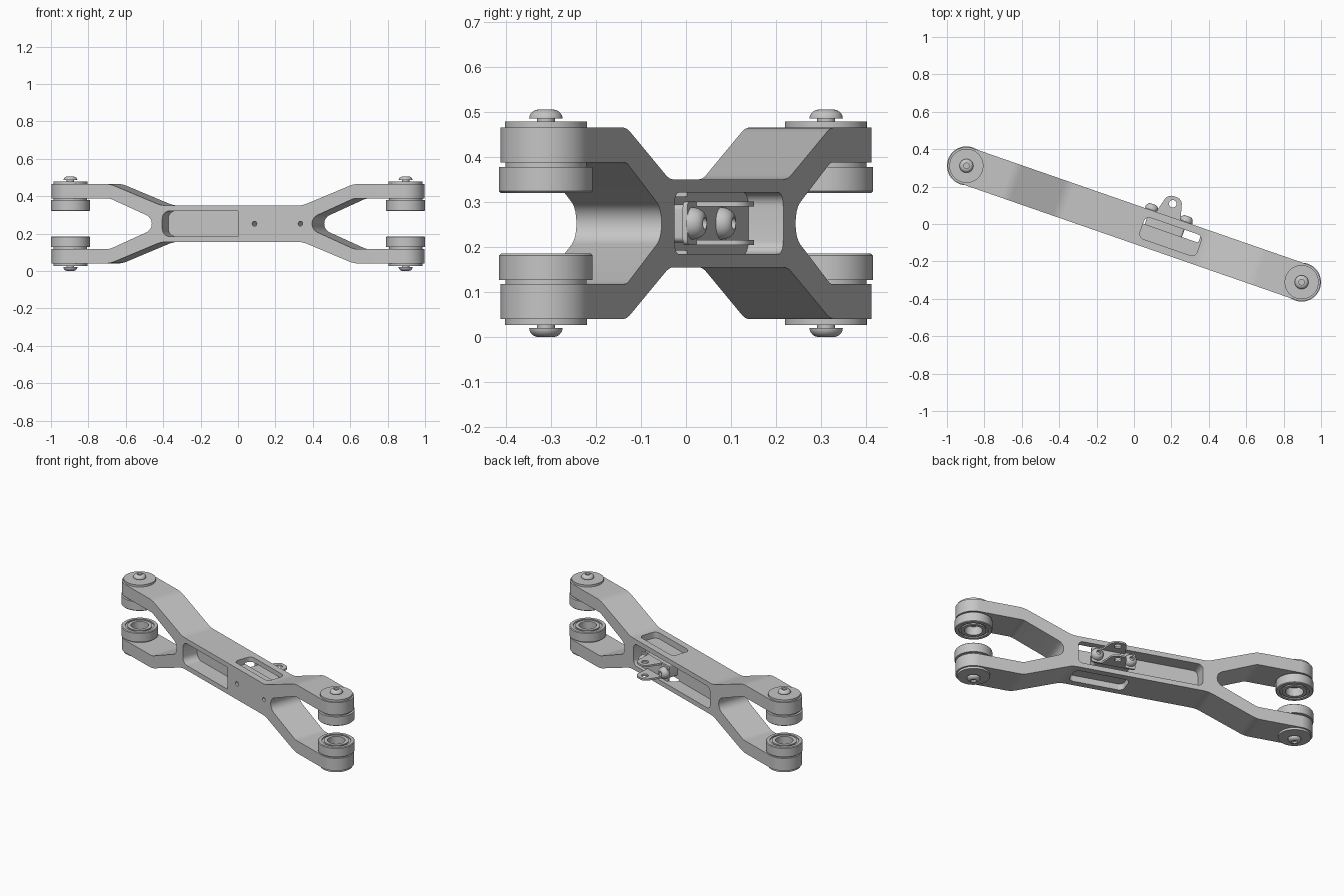
import bpy, bmesh, math
from mathutils import Matrix, Vector

if "Cube" in bpy.data.objects:
    bpy.data.objects.remove(bpy.data.objects["Cube"], do_unlink=True)

PIVOT = 0.9485      # half distance between pivots
WIDTH = 0.1         # half width of the arm
MID_Z = 0.2525
TURN = math.radians(-19.14)

metal = bpy.data.materials.new("grey_metal")
metal.use_nodes = True
GREY = (0.56, 0.56, 0.56, 1)
metal.diffuse_color = GREY
metal.node_tree.nodes["Principled BSDF"].inputs["Base Color"].default_value = GREY
parts = []


def make(name, bm):
    bmesh.ops.remove_doubles(bm, verts=bm.verts, dist=1e-5)
    bmesh.ops.recalc_face_normals(bm, faces=bm.faces)
    mesh = bpy.data.meshes.new(name)
    bm.to_mesh(mesh)
    bm.free()
    mesh.materials.append(metal)
    obj = bpy.data.objects.new(name, mesh)
    bpy.context.collection.objects.link(obj)
    parts.append(obj)
    return obj


def rounded(corners, steps=8):
    """Outline from (a, b, radius) corners, with arcs at the corners."""
    out = []
    for i, (a, b, r) in enumerate(corners):
        p = Vector((a, b, 0))
        if r == 0:
            out.append(p)
            continue
        d1 = (Vector((*corners[i - 1][:2], 0)) - p).normalized()
        d2 = (Vector((*corners[(i + 1) % len(corners)][:2], 0)) - p).normalized()
        half = d1.angle(d2) / 2
        centre = p + (d1 + d2).normalized() * r / math.sin(half)
        s = (p + d1 * r / math.tan(half) - centre).normalized()
        e = (p + d2 * r / math.tan(half) - centre).normalized()
        out += [centre + s.slerp(e, k / steps) * r for k in range(steps + 1)]
    return out


def prism(name, corners, lo, hi, upright=False, steps=8):
    """Extrude an outline along z, or along y when it stands upright."""
    bm = bmesh.new()
    put = (lambda p, h: (p.x, h, p.y)) if upright else (lambda p, h: (p.x, p.y, h))
    face = bm.faces.new([bm.verts.new(put(p, lo)) for p in rounded(corners, steps)])
    ext = bmesh.ops.extrude_face_region(bm, geom=[face], use_keep_orig=True)["geom"]
    shift = Vector((0, hi - lo, 0)) if upright else Vector((0, 0, hi - lo))
    bmesh.ops.translate(bm, vec=shift, verts=[v for v in ext if isinstance(v, bmesh.types.BMVert)])
    return make(name, bm)


def box(a0, a1, b0, b1, r):
    return [(a0, b0, r), (a1, b0, r), (a1, b1, r), (a0, b1, r)]


def lathe(name, profile, matrix, steps=48):
    bm = bmesh.new()
    verts = [bm.verts.new((r, 0, z)) for r, z in profile]
    edges = [bm.edges.new(pair) for pair in zip(verts, verts[1:])]
    bmesh.ops.spin(bm, geom=verts + edges, cent=(0, 0, 0), axis=(0, 0, 1),
                   angle=2 * math.pi, steps=steps)
    bmesh.ops.transform(bm, matrix=matrix, verts=bm.verts)
    return make(name, bm)


def carve(obj, tools, operation="DIFFERENCE"):
    for tool in tools:
        tool.hide_render = True
        mod = obj.modifiers.new("cut", "BOOLEAN")
        mod.operation, mod.solver, mod.object = operation, "EXACT", tool
    graph = bpy.context.evaluated_depsgraph_get()
    mesh = bpy.data.meshes.new_from_object(obj.evaluated_get(graph))
    obj.modifiers.clear()
    obj.data = mesh
    for tool in tools:
        parts.remove(tool)
        bpy.data.objects.remove(tool, do_unlink=True)


def dome(r, base, height, socket):
    """Button head profile with a socket in its top."""
    arc = [(socket + (r - socket) * math.cos(t), base + height * math.sin(t))
           for t in (math.pi / 2 * k / 8 for k in range(9))]
    return [(0, base)] + arc + [(socket, base + height * 0.4), (0, base + height * 0.4)]


# Arm body: forked side profile, rounded in plan at both ends
upper = [(0.40, 0.0975, 0.15), (0.69, 0.2125, 0.15), (1.1, 0.2125, 0),
         (1.1, 0.135, 0), (0.69, 0.135, 0.08)]
right = upper + [(0.377, 0, 0.05)] + [(a, -b, r) for a, b, r in reversed(upper)]
profile = right + [(-a, b, r) for a, b, r in reversed(right)]
arm = prism("arm_body", profile, -WIDTH, WIDTH, upright=True)
end = PIVOT + WIDTH
plan = box(-end, end, -WIDTH - 0.0002, WIDTH + 0.0002, WIDTH - 0.0005)
carve(arm, [prism("plan_shape", plan, -1, 1, steps=20)], "INTERSECT")

# Pockets, windows and screw holes
cutters = [
    prism("back_slot", box(-0.37, 0.367, -0.068, 0.068, 0.03), 0.018, 0.3, True),
    prism("front_pocket", [(-0.394, -0.068, 0.04), (0.035, -0.068, 0),
                           (0.035, 0.068, 0), (-0.394, 0.068, 0.04)], -0.3, 0, True),
    prism("top_window", box(0.045, 0.368, -0.06, 0.06, 0.03), 0.06, 0.3),
    prism("bottom_window", box(0.045, 0.368, -0.06, 0.06, 0.03), -0.3, -0.06),
]
for u in (0.128, 0.388):
    cutters.append(prism("screw_hole", box(u - 0.013, u + 0.013, -0.013, 0.013, 0.0129),
                         -0.3, -0.03, True))
carve(arm, cutters)

# Pivot hardware, on all four fork tips
bearing = [(0, 0.12), (0.05, 0.12), (0.05, 0.0675), (0.07, 0.0675), (0.07, 0.075),
           (0.082, 0.075), (0.082, 0.0675), (0.1, 0.0675), (0.104, 0.0715),
           (0.104, 0.1255), (0.09, 0.1255), (0.09, 0.136), (0, 0.136)]
washer = [(0, 0.21), (0.091, 0.21), (0.091, 0.2255), (0.02, 0.2255), (0.02, 0.234), (0, 0.234)]
for side, s in (("left", 1), ("right", -1)):
    for level, t in (("upper", 1), ("lower", -1)):
        place = Matrix.Translation((s * PIVOT, 0, 0)) @ Matrix.Diagonal((1, 1, t, 1))
        lathe(f"{side}_{level}_bearing", bearing, place)
        lathe(f"{side}_{level}_washer", washer, place)
        lathe(f"{side}_{level}_screw", dome(0.037, 0.2325, 0.02, 0.015), place)

# Bracket in the back slot: block, plate, two lugs and two screws
MID = 0.16
prism("bracket_block", box(MID - 0.105, MID + 0.105, -0.042, 0.042, 0.012), 0.016, 0.095, True)
prism("bracket_plate", box(MID - 0.13, MID + 0.13, -0.048, 0.048, 0.012), 0.093, 0.104, True)
for level, t in (("upper", 1), ("lower", -1)):
    low, high = sorted((t * 0.037, t * 0.048))
    lug = prism(f"{level}_lug", [(MID - 0.07, 0.095, 0), (MID - 0.04, 0.21, 0.04),
                                 (MID + 0.04, 0.21, 0.04), (MID + 0.07, 0.095, 0)], low, high)
    carve(lug, [prism("lug_hole", box(MID - 0.02, MID + 0.02, 0.15, 0.19, 0.0199), -1, 1)])
for side, s in (("left", 1), ("right", -1)):
    place = Matrix.Translation((MID + s * 0.098, 0.103, 0)) @ Matrix.Rotation(-math.pi / 2, 4, "X")
    lathe(f"{side}_bracket_screw", dome(0.036, 0, 0.031, 0.013), place, 32)

# Set the whole assembly at its angle on the ground
bpy.ops.object.select_all(action="DESELECT")
for obj in parts:
    obj.data.transform(Matrix.Translation((0, 0, MID_Z)) @ Matrix.Rotation(TURN, 4, "Z"))
    obj.select_set(True)
bpy.context.view_layer.objects.active = arm
bpy.ops.object.shade_smooth_by_angle(angle=math.radians(30))
